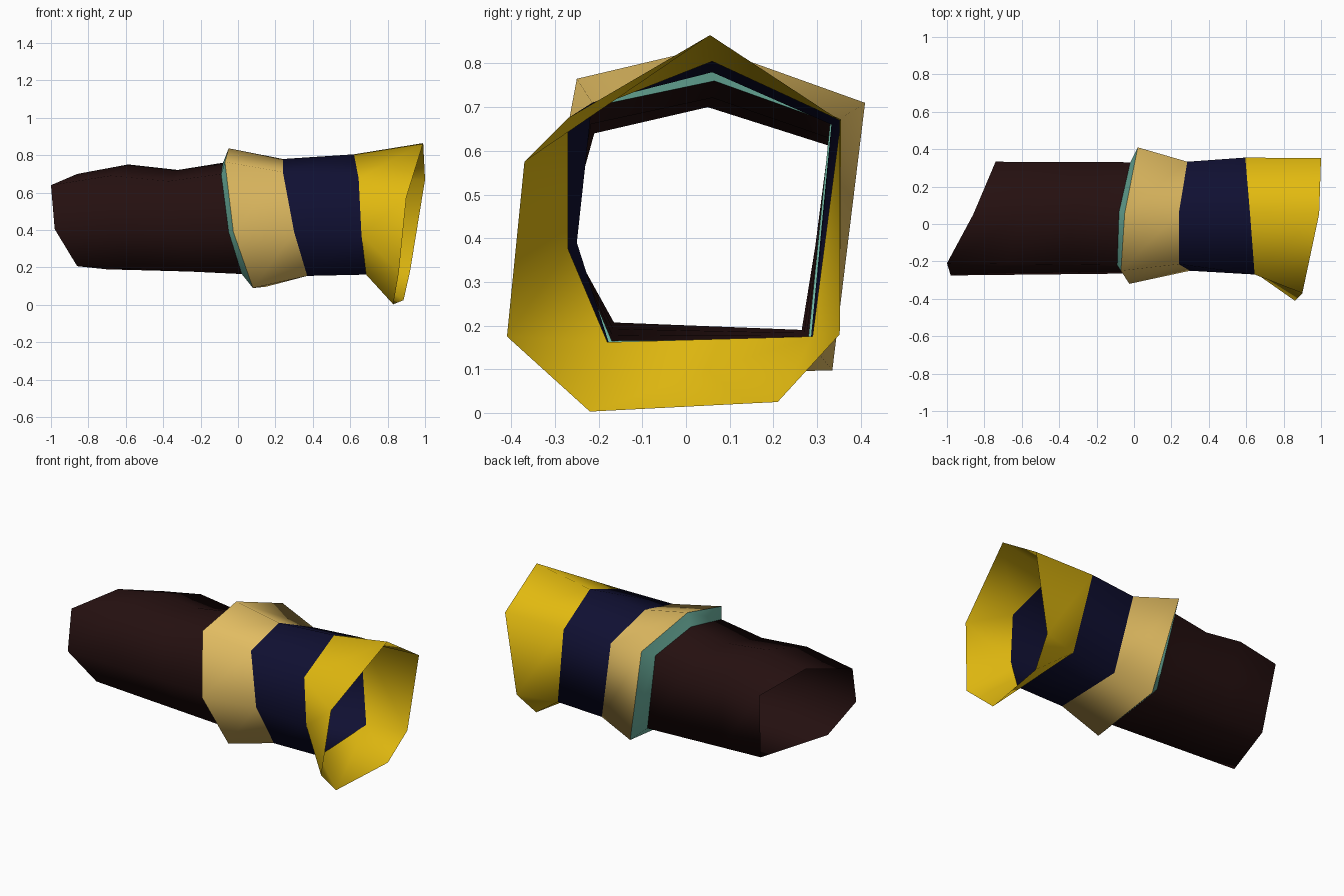
import bpy
from mathutils import Vector

if "Cube" in bpy.data.objects:
    bpy.data.objects.remove(bpy.data.objects["Cube"])


def material(name, color):
    m = bpy.data.materials.new(name)
    m.diffuse_color = (*color, 1)
    m.use_nodes = True
    m.node_tree.nodes["Principled BSDF"].inputs["Base Color"].default_value = m.diffuse_color
    return m


dark_brown = material("dark brown", (0.018, 0.005, 0.005))
teal = material("teal", (0.16, 0.47, 0.37))
tan = material("tan", (0.75, 0.50, 0.12))
navy = material("navy", (0.005, 0.005, 0.032))
yellow = material("yellow", (0.76, 0.49, 0.005))


def ring(*points):
    return [Vector(p) for p in points]


def between(a, b, t, lift):
    """Blend two rings and raise the upper corners."""
    out = [p.lerp(q, t) for p, q in zip(a, b)]
    for p in out:
        if p.z > 0.5:
            p.z += lift
    return out


# Each ring runs: top, back upper, back lower, front lower, front middle, front upper
sleeve_end = ring((-0.86, 0.05, 0.70), (-0.74, 0.333, 0.61), (-0.70, 0.265, 0.19),
                  (-0.86, -0.165, 0.207), (-0.98, -0.275, 0.405), (-1.0, -0.21, 0.64))
sleeve_top = ring((-0.08, 0.065, 0.76), (-0.02, 0.33, 0.665), (0.07, 0.28, 0.17),
                  (0.02, -0.17, 0.165), (-0.05, -0.265, 0.39), (-0.09, -0.22, 0.70))
collar_edge = ring((-0.05, 0.055, 0.837), (0.02, 0.41, 0.71), (0.15, 0.335, 0.097),
                   (0.08, -0.21, 0.09), (-0.025, -0.32, 0.39), (-0.07, -0.25, 0.765))
band_start = ring((0.24, 0.06, 0.78), (0.285, 0.333, 0.66), (0.38, 0.285, 0.16),
                  (0.37, -0.175, 0.155), (0.30, -0.25, 0.39), (0.24, -0.215, 0.71))
band_end = ring((0.62, 0.06, 0.805), (0.595, 0.355, 0.672), (0.68, 0.29, 0.175),
                (0.685, -0.18, 0.162), (0.66, -0.27, 0.375), (0.645, -0.27, 0.675))
rim = ring((0.99, 0.055, 0.865), (1.0, 0.352, 0.67), (0.885, 0.21, 0.025),
           (0.83, -0.22, 0.003), (0.86, -0.41, 0.175), (0.90, -0.37, 0.575))
rim_corner = Vector((0.92, 0.352, 0.18))  # extra rim corner low at the back


def tube(name, mat, rings, corner=None):
    verts = [p for r in rings for p in r]
    faces = []
    for k in range(len(rings) - 1):
        for i in range(6):
            j = (i + 1) % 6
            a, b = k * 6, k * 6 + 6
            if corner and i == 1:
                # fan the back lower edge out to the extra corner
                c = len(verts)
                faces += [(a + 1, b + 1, c, a + 2), (a + 2, c, b + 2)]
            else:
                faces.append((a + i, b + i, b + j, a + j))
    if corner:
        verts.append(corner)
    mesh = bpy.data.meshes.new(name)
    mesh.from_pydata(verts, [], faces)
    mesh.materials.append(mat)
    mesh.shade_smooth()
    obj = bpy.data.objects.new(name, mesh)
    bpy.context.collection.objects.link(obj)
    return obj


# Open tube, from the narrow sleeve to the flared end
tube("sleeve", dark_brown, [sleeve_end,
                            between(sleeve_end, sleeve_top, 0.35, 0.03),
                            between(sleeve_end, sleeve_top, 0.69, -0.02),
                            sleeve_top])
tube("collar_step", teal, [sleeve_top, collar_edge])
tube("collar", tan, [collar_edge, band_start])
tube("band", navy, [band_start, band_end])
tube("flare", yellow, [band_end, rim], rim_corner)
